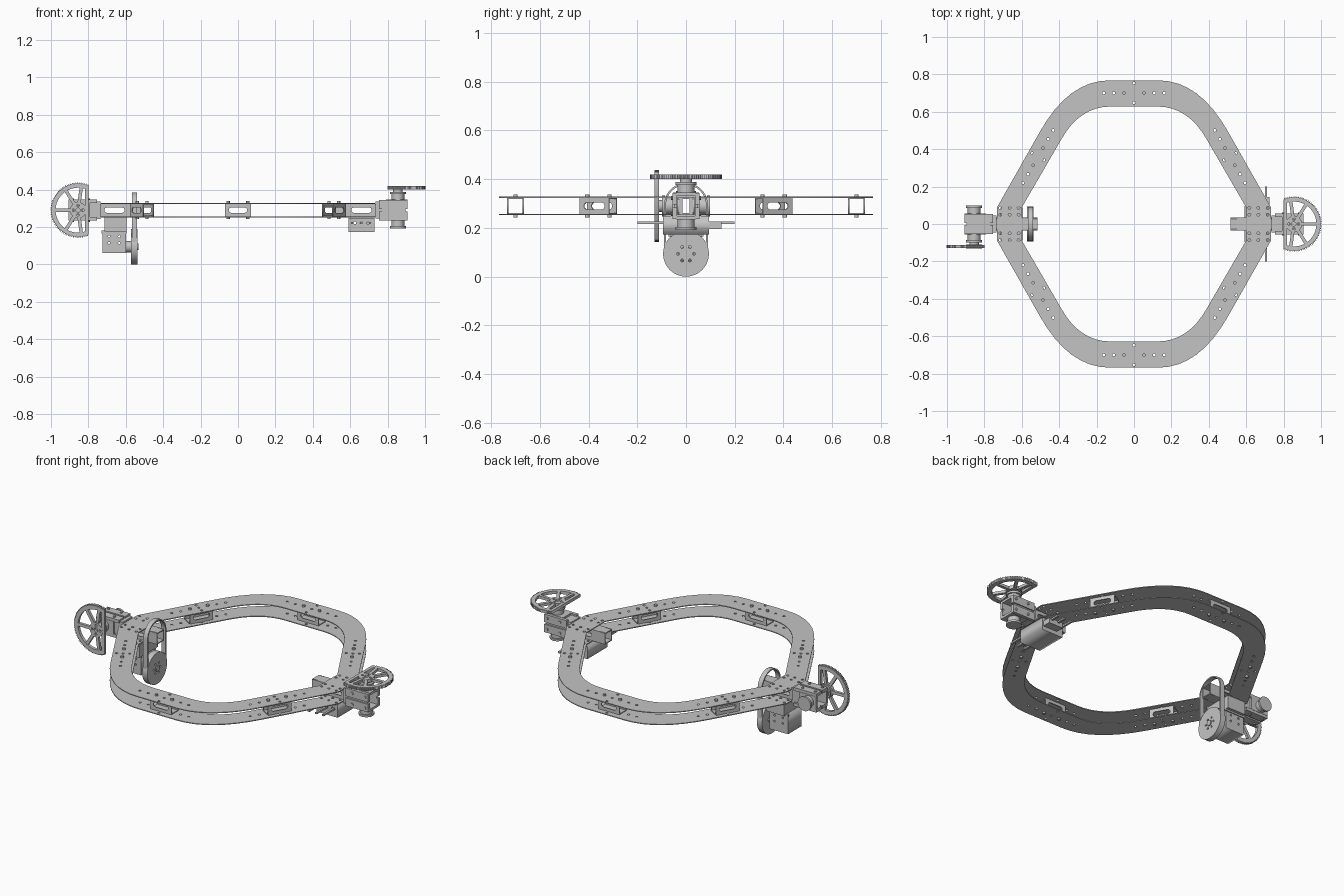
import bpy, math
from math import sin, cos, pi, radians
from mathutils import Matrix, Vector

if "Cube" in bpy.data.objects:
    bpy.data.objects.remove(bpy.data.objects["Cube"])

metal = bpy.data.materials.new("light grey metal")
metal.use_nodes = True
GREY = (0.55, 0.55, 0.55, 1)
metal.diffuse_color = GREY
metal.node_tree.nodes["Principled BSDF"].inputs["Base Color"].default_value = GREY

MID = 0.29      # height of the frame's middle
HALF = 0.0355   # from the middle to each plate
I = Matrix.Identity(4)
UPRIGHT = Matrix.Rotation(pi / 2, 4, 'X')   # flat profile stood up, facing -y


def move(x, y, z):
    return Matrix.Translation((x, y, z))


def finish(ob, name, matrix):
    ob.name = name
    ob.data.transform(matrix)
    if matrix.determinant() < 0:
        ob.data.flip_normals()
    ob.data.materials.clear()
    ob.data.materials.append(metal)
    return ob


def plate(name, loops, depth, matrix=I):
    """Flat profile with holes, given thickness."""
    cu = bpy.data.curves.new(name, 'CURVE')
    cu.dimensions, cu.fill_mode, cu.extrude = '2D', 'BOTH', depth / 2
    for loop in loops:
        sp = cu.splines.new('POLY')
        sp.points.add(len(loop) - 1)
        for p, (x, y) in zip(sp.points, loop):
            p.co = (x, y, 0, 1)
        sp.use_cyclic_u = True
    tmp = bpy.data.objects.new(name + "_profile", cu)
    bpy.context.collection.objects.link(tmp)
    dg = bpy.context.evaluated_depsgraph_get()
    me = bpy.data.meshes.new_from_object(tmp.evaluated_get(dg))
    bpy.data.objects.remove(tmp)
    ob = bpy.data.objects.new(name, me)
    bpy.context.collection.objects.link(ob)
    return finish(ob, name, matrix)


def box(name, lo, hi, matrix=I):
    a, b = Vector(map(min, lo, hi)), Vector(map(max, lo, hi))
    bpy.ops.mesh.primitive_cube_add(size=1)
    size = Matrix.Diagonal((*(b - a), 1))
    return finish(bpy.context.object, name, matrix @ Matrix.Translation((a + b) / 2) @ size)


def rod(name, radius, height, matrix, sides=32):
    bpy.ops.mesh.primitive_cylinder_add(vertices=sides, radius=radius, depth=height)
    bpy.ops.object.shade_smooth_by_angle()
    return finish(bpy.context.object, name, matrix)


def circle(x, y, r, n=12):
    return [(x + r * cos(2 * pi * i / n), y + r * sin(2 * pi * i / n)) for i in range(n)]


def rect(x0, y0, x1, y1):
    return [(x0, y0), (x1, y0), (x1, y1), (x0, y1)]


def stadium(ax, bx, y, r, n=8):
    a = [(bx + r * sin(pi * i / n), y - r * cos(pi * i / n)) for i in range(n + 1)]
    b = [(ax - r * sin(pi * i / n), y + r * cos(pi * i / n)) for i in range(n + 1)]
    return a + b


def ring_outline(foot, bend, corner, flat, n=8):
    """One quarter of the ring, mirrored to all four."""
    q = [foot]
    for i in range(n + 1):
        t = i / n
        q.append(tuple((1 - t) ** 2 * bend[k] + 2 * t * (1 - t) * corner[k] + t * t * flat[k]
                       for k in (0, 1)))
    q += [(-x, y) for x, y in reversed(q)]
    return q + [(-x, -y) for x, y in q]


# Two ring plates with bolt holes
stations = [(0, 0.7, 0, 0.052), (0, -0.7, 0, 0.052)]
stations += [(sx * 0.513, sy * 0.36, -sx * sy * pi / 3, 0.036) for sx in (1, -1) for sy in (1, -1)]
holes = []
for x, y, a, side in stations:
    for u, v in [(i * 0.054, 0) for i in range(-3, 4)] + [(0, side), (0, -side)]:
        holes.append(circle(x + u * cos(a) - v * sin(a), y + u * sin(a) + v * cos(a), 0.0075))
for s in (1, -1):
    for x in (0.617, 0.665, 0.715):
        for y in (-0.086, -0.05, 0.05, 0.086):
            holes.append(circle(s * x, y, 0.0075))
outer = ring_outline((0.733, 0.088), (0.505, 0.49), (0.35, 0.768), (0.13, 0.768))
inner = ring_outline((0.6, 0.088), (0.39, 0.45), (0.29, 0.628), (0.125, 0.628))
for name, s in (("upper_ring_plate", 1), ("lower_ring_plate", -1)):
    plate(name, [outer, inner] + holes, 0.005, move(0, 0, MID + s * HALF))


def channel(name, x0, x1, w, slots, matrix, wall=0.006):
    """Square tube along local x with slotted sides."""
    loops = [rect(x0, -w, x1, w)] + [stadium(a, b, 0, w * 0.42) for a, b in slots]
    for s in (1, -1):
        z = s * (w - wall / 2)
        plate(name + "_side", loops, wall, matrix @ move(0, z, 0) @ UPRIGHT)
        box(name + "_cover", (x0, -w, z - wall / 2), (x1, w, z + wall / 2), matrix)


# Spacer brackets between the plates
for x, y, a, side in stations:
    m = move(x, y, MID) @ Matrix.Rotation(a, 4, 'Z')
    channel("spacer_bracket", -0.07, 0.07, 0.034, [(-0.035, 0.035)], m)
    for u in (-0.053, 0.053):
        for s in (1, -1):
            rod("spacer_bolt", 0.009, 0.012, m @ move(u, 0, s * 0.042), sides=12)

# Channels that carry the arms at both ends
for s in (1, -1):
    m = Matrix.Diagonal((s, 1, 1, 1))
    m.translation.z = MID
    channel("arm_channel", 0.515, 0.755, 0.034, [(0.62, 0.7)], m)
    for side in (1, -1):
        box("channel_web", (0.735, side * 0.015, -0.028), (0.75, side * 0.028, 0.028), m)


def gear(matrix, r=0.142, cut=-0.055, teeth=80):
    """Toothed wheel with one side cut flat."""
    def arc(radius, limit, tooth, n):
        a = math.acos(limit / radius)
        pts = []
        for i in range(n + 1):
            t = -a + 2 * a * i / n
            rr = radius + (tooth if i % 4 in (1, 2) else 0)
            pts.append((rr * cos(t), rr * sin(t)))
        return pts
    plate("gear_rim", [arc(r, cut, 0.006, teeth * 3), arc(r - 0.022, cut + 0.018, 0, 48)], 0.018, matrix)
    for deg in (0, 58, -58, 98, -98):
        box("gear_spoke", (0.03, -0.009, -0.008), (r - 0.018, 0.009, 0.008),
            matrix @ Matrix.Rotation(radians(deg), 4, 'Z'))
    plate("gear_hub", [circle(0, 0, 0.043, 32), circle(0, 0, 0.012)] +
          [circle(0.026 * cos(k * pi / 2), 0.026 * sin(k * pi / 2), 0.007) for k in range(4)], 0.02, matrix)


def gear_arm(m):
    """Outboard arm: flanges, yoke, hinge barrel and gear; local +x points outward."""
    for s in (1, -1):
        box("arm_flange", (0.735, s * 0.034, -0.045), (0.80, s * 0.046, 0.045), m)
        box("arm_strap", (0.735, -0.034, s * 0.034), (0.80, 0.034, s * 0.044), m)
        # split yoke on each side of the barrel
        for half in (1, -1):
            box("yoke_cheek", (0.755, s * 0.037, half * 0.006), (0.905, s * 0.056, half * 0.054), m)
        box("yoke_web", (0.77, s * 0.037, -0.006), (0.895, s * 0.048, 0.006), m)
        box("yoke_cap", (0.79, -0.04, s * 0.042), (0.905, 0.04, s * 0.056), m)
        rod("barrel_end", 0.034, 0.035, m @ move(0.855, 0, s * 0.072))
        rod("barrel_collar", 0.043, 0.012, m @ move(0.855, 0, s * 0.092))
        for x in (0.80, 0.885):
            for z in (-0.033, 0.033):
                rod("yoke_bolt", 0.008, 0.008, m @ move(x, s * 0.058, z) @ UPRIGHT, sides=10)
    rod("gear_shaft", 0.025, 0.02, m @ move(0.855, 0, 0.105))
    gear(m @ move(0.855, 0, 0.12))


gear_arm(move(0, 0, MID))
# On the right side the arm points to -x and its gear stands upright, facing front
gear_arm(Matrix(((-1, 0, 0, 0), (0, 0, -1, 0), (0, -1, 0, MID), (0, 0, 0, 1))))

# Drive motor under the right end
box("motor_mount", (-0.715, -0.088, 0.175), (-0.595, 0.088, 0.252))
plate("motor_body", [rect(-0.725, 0.06, -0.6, 0.18)] +
      [circle(x, z, 0.006) for x in (-0.69, -0.635) for z in (0.115, 0.15)],
      0.13, UPRIGHT)
for y in (-0.066, 0.066):
    box("motor_rail", (-0.73, y - 0.005, 0.165), (-0.595, y + 0.005, 0.18))
FACE_X = Matrix.Rotation(pi / 2, 4, 'Z') @ UPRIGHT   # profile stood up, facing +x
rod("motor_shaft", 0.03, 0.05, move(-0.59, 0, 0.094) @ FACE_X)

# Pulley wheel with bolt circle, and the belt loop above it
wheel = [circle(0, 0, 0.094, 48), circle(0, 0, 0.012)]
wheel += [circle(0.032 * cos(k * pi / 3), 0.032 * sin(k * pi / 3), 0.006) for k in range(6)]
plate("pulley_wheel", wheel, 0.034, move(-0.555, 0, 0.094) @ FACE_X)
rod("pulley_cap", 0.017, 0.008, move(-0.536, 0, 0.094) @ FACE_X, sides=16)
loops = [[(-v, u) for u, v in stadium(0.094, 0.294, 0, r, 20)] for r in (0.09, 0.082)]
plate("belt_loop", loops, 0.028, move(-0.554, 0, 0) @ FACE_X)

# Control box under the left end with its side prongs
plate("control_box", [rect(0.59, 0.172, 0.73, 0.248)] +
      [circle(x, 0.222, 0.007) for x in (0.625, 0.66, 0.695)], 0.19, UPRIGHT)
box("side_socket", (0.63, 0.09, 0.195), (0.725, 0.145, 0.226))
for x in (0.61, 0.66, 0.706):
    for s in (1, -1):
        box("prong", (x - 0.006, s * 0.09, 0.216), (x + 0.006, s * 0.2, 0.226))
